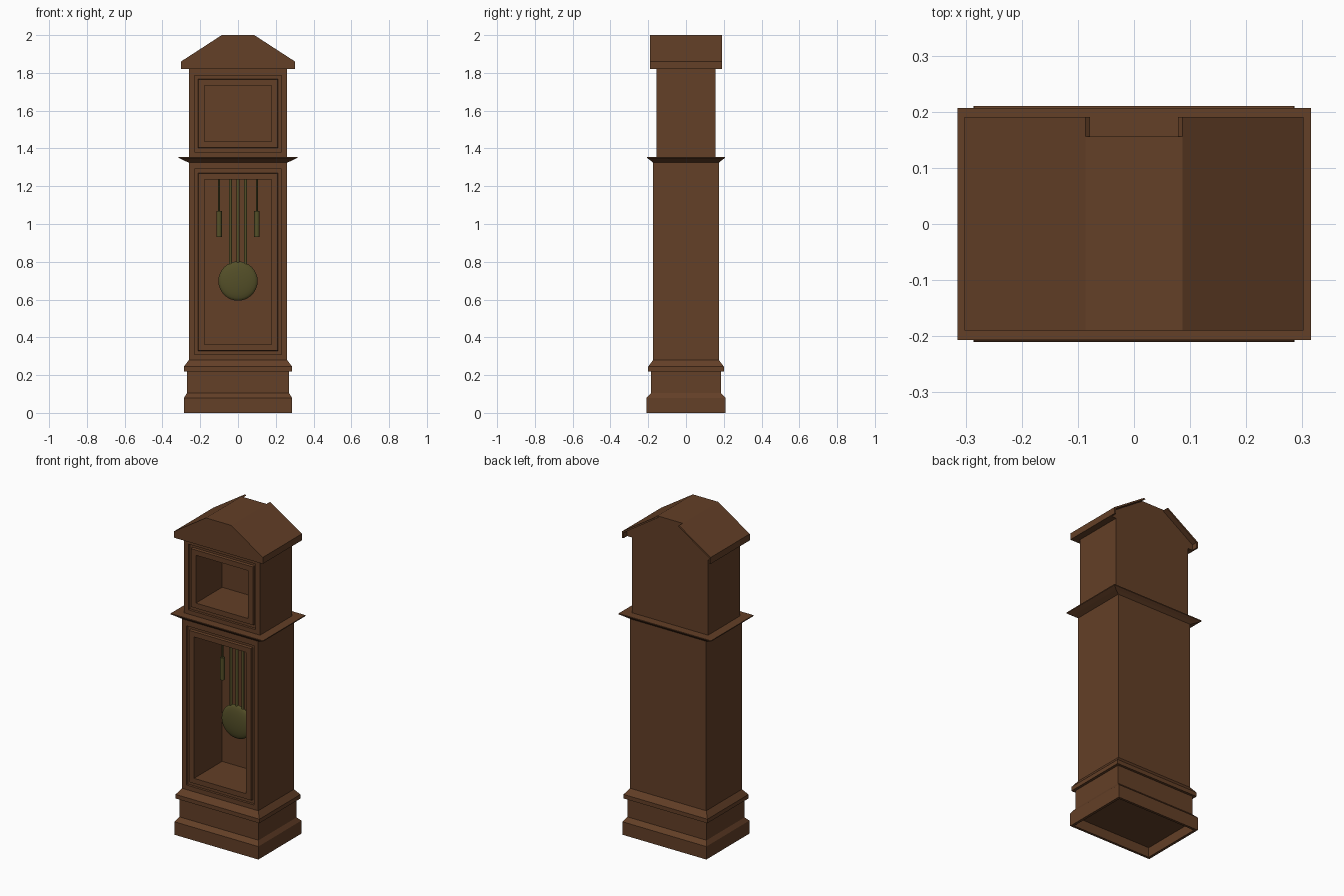
import bpy, bmesh, math
from mathutils import Matrix

if "Cube" in bpy.data.objects:
    bpy.data.objects.remove(bpy.data.objects["Cube"])


def material(name, col):
    m = bpy.data.materials.new(name)
    m.diffuse_color = (*col, 1)
    m.use_nodes = True
    m.node_tree.nodes["Principled BSDF"].inputs["Base Color"].default_value = m.diffuse_color
    return m


WOOD = material("brown wood", (0.125, 0.05, 0.02))
BRASS = material("aged brass", (0.088, 0.078, 0.021))


def finish(name, bm, mat):
    bmesh.ops.remove_doubles(bm, verts=bm.verts, dist=1e-5)
    me = bpy.data.meshes.new(name)
    bm.to_mesh(me)
    bm.free()
    me.materials.append(mat)
    ob = bpy.data.objects.new(name, me)
    bpy.context.collection.objects.link(ob)
    return ob


def loft(bm, rings, cap_start=False, cap_end=False, skip_front=False):
    """Joins four-cornered rings with quads."""
    vs = [[bm.verts.new(p) for p in r] for r in rings]
    for a, b in zip(vs, vs[1:]):
        for i in range(1 if skip_front else 0, 4):
            j = (i + 1) % 4
            bm.faces.new((a[i], a[j], b[j], b[i]))
    if cap_start:
        bm.faces.new(vs[0][::-1])
    if cap_end:
        bm.faces.new(vs[-1])


def level(x, y, z):
    return [(-x, -y, z), (x, -y, z), (x, y, z), (-x, y, z)]


def upright(x, y, z0, z1):
    return [(-x, y, z0), (x, y, z0), (x, y, z1), (-x, y, z1)]


def cabinet(name, hx, hy, z0, z1, door0, door1, back):
    """Box whose front has a groove, a door frame and a deep opening."""
    bm = bmesh.new()
    loft(bm, [level(hx, hy, z0), level(hx, hy, z1)], skip_front=True)
    f, g = -hy, -hy + 0.015
    loft(bm, [upright(hx, f, z0, z1),
              upright(.23, f, door0, door1), upright(.23, g, door0, door1),
              upright(.213, g, door0 + .02, door1 - .02),
              upright(.21, f, door0 + .023, door1 - .023),
              upright(.178, f, door0 + .055, door1 - .055),
              upright(.178, back, door0 + .055, door1 - .055)], cap_end=True)
    finish(name, bm, WOOD)


# plinth, hollow underneath, with stepped mouldings
bm = bmesh.new()
loft(bm, [level(.27, .195, .06), level(.27, .195, 0), level(.286, .21, 0),
          level(.286, .21, .08), level(.27, .185, .105), level(.27, .185, .22),
          level(.286, .2, .22), level(.286, .2, .245), level(.26, .174, .28)],
     cap_start=True)
finish("plinth", bm, WOOD)

# trunk and hood cabinets
cabinet("trunk_case", .26, .174, .28, 1.33, .308, 1.29, .10)
cabinet("hood_case", .26, .156, 1.355, 1.83, 1.382, 1.787, .10)

# flared cornice between trunk and hood
bm = bmesh.new()
loft(bm, [level(.26, .174, 1.325), level(.29, .19, 1.338),
          level(.315, .207, 1.35), level(.315, .207, 1.356)], cap_end=True)
finish("cornice", bm, WOOD)


def prism(bm, pts, y0, y1):
    """Extrudes an x,z outline along y."""
    a = [bm.verts.new((x, y0, z)) for x, z in pts]
    b = [bm.verts.new((x, y1, z)) for x, z in pts]
    fs = [bm.faces.new(a), bm.faces.new(b[::-1])]
    for i in range(len(pts)):
        j = (i + 1) % len(pts)
        fs.append(bm.faces.new((a[j], a[i], b[i], b[j])))
    bmesh.ops.recalc_face_normals(bm, faces=fs)


# roof body with front gable
bm = bmesh.new()
half = [(.302, 1.82), (.302, 1.86), (.086, 2.0)]
prism(bm, half + [(-x, z) for x, z in half[::-1]], -.19, .156)
finish("roof", bm, WOOD)

# thin sloping overhangs at the back, open in the middle
for side, s in (("left", -1), ("right", 1)):
    bm = bmesh.new()
    prism(bm, [(s * x, z) for x, z in half + [(.078, 1.994), (.292, 1.854), (.292, 1.82)]],
          .156, .191)
    finish("roof_overhang_" + side, bm, WOOD)

PY = -.01  # depth of the hanging parts


def cylinder(bm, x, r, z0, z1, n=12):
    bmesh.ops.create_cone(bm, cap_ends=True, segments=n, radius1=r, radius2=r,
                          depth=z1 - z0,
                          matrix=Matrix.Translation((x, PY, (z0 + z1) / 2)))


def smooth(ob):
    bpy.ops.object.select_all(action='DESELECT')
    bpy.context.view_layer.objects.active = ob
    ob.select_set(True)
    bpy.ops.object.shade_smooth_by_angle(angle=math.radians(40))


# pendulum bob and its rods
bm = bmesh.new()
bmesh.ops.create_uvsphere(bm, u_segments=32, v_segments=12, radius=.104,
                          matrix=Matrix.Translation((0, PY, .698))
                          @ Matrix.Diagonal((1, .22, 1, 1))
                          @ Matrix.Rotation(math.pi / 2, 4, 'X'))
smooth(finish("pendulum_bob", bm, BRASS))
bm = bmesh.new()
for x in (-.04, 0, .04):
    cylinder(bm, x, .008, .72, 1.235)
smooth(finish("pendulum_rods", bm, BRASS))

# hanging weights
for side, s in (("left", -1), ("right", 1)):
    bm = bmesh.new()
    cylinder(bm, s * .1, .014, .932, 1.07)
    cylinder(bm, s * .1, .006, 1.07, 1.235, 8)
    smooth(finish("weight_" + side, bm, BRASS))
